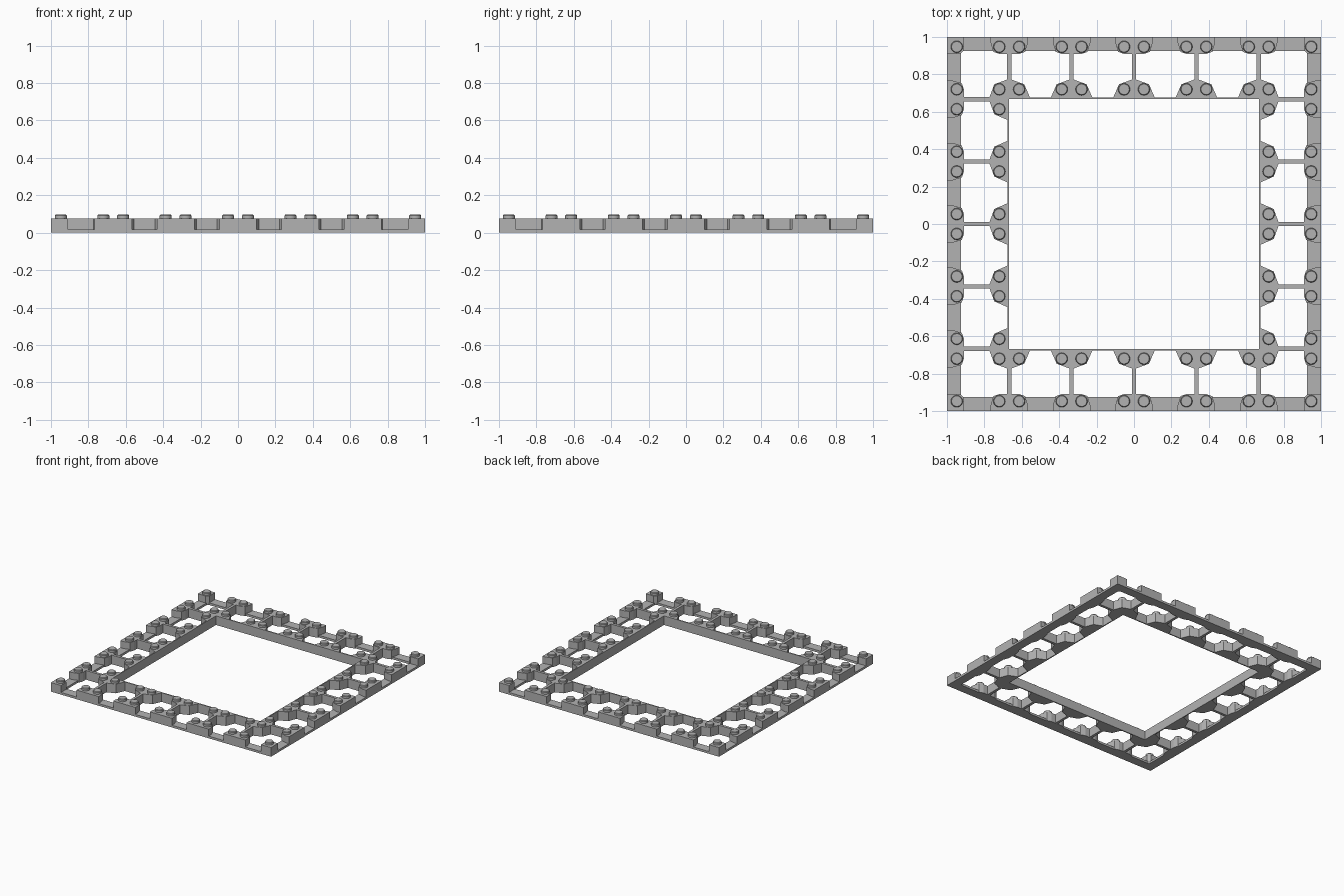
import bpy
from math import pi, radians
from mathutils import Matrix

cube = bpy.data.objects.get("Cube")
if cube:
    bpy.data.objects.remove(cube)

CELL = 1 / 3          # lattice pitch
INNER = 2 * CELL      # half width of the opening
TOP = 0.075           # top of pillars and walls
LEDGE = 0.018         # top of the outer rim
STUD_OFF = 0.053      # stud distance from the lattice lines

grey = bpy.data.materials.new("light_grey_plastic")
grey.use_nodes = True
grey.diffuse_color = (0.45, 0.45, 0.45, 1)
grey.node_tree.nodes["Principled BSDF"].inputs["Base Color"].default_value = (0.45, 0.45, 0.45, 1)


def make_mesh(name, verts, faces):
    mesh = bpy.data.meshes.new(name)
    mesh.from_pydata(verts, [], faces)
    mesh.materials.append(grey)
    return mesh


def prism(name, outline, z0, z1):
    """Extrude a counter-clockwise outline between two heights."""
    n = len(outline)
    verts = [(x, y, z) for z in (z0, z1) for x, y in outline]
    faces = [list(range(n))[::-1], list(range(n, 2 * n))]
    faces += [(i, (i + 1) % n, n + (i + 1) % n, n + i) for i in range(n)]
    return make_mesh(name, verts, faces)


def rect(x0, x1, y0, y1):
    return [(x0, y0), (x1, y0), (x1, y1), (x0, y1)]


def place(name, mesh, x, y, turn, z=0):
    """Put a part on the back side, then turn it to one of the four sides."""
    ob = bpy.data.objects.new(name, mesh)
    ob.matrix_world = Matrix.Rotation(turn, 4, "Z") @ Matrix.Translation((x, y, z))
    bpy.context.collection.objects.link(ob)
    return ob


def mirror_x(half):
    """Complete a right-hand half outline to a full one."""
    return half + [(-x, y) for x, y in reversed(half)]


# Square rim with a square opening
def square_ring(name, outer, inner, z0, z1):
    signs = [(-1, -1), (1, -1), (1, 1), (-1, 1)]
    verts = [(sx * r, sy * r, z) for z in (z0, z1) for r in (outer, inner) for sx, sy in signs]
    faces = []
    for i in range(4):
        j = (i + 1) % 4
        faces += [(i, j, 8 + j, 8 + i), (4 + j, 4 + i, 12 + i, 12 + j),
                  (8 + i, 8 + j, 12 + j, 12 + i), (j, i, 4 + i, 4 + j)]
    return make_mesh(name, verts, faces)


place("outer_rim", square_ring("outer_rim", 1, 0.925, 0, LEDGE), 0, 0, 0)
place("inner_wall", square_ring("inner_wall", INNER + 0.009, INNER, 0, TOP), 0, 0, 0)

# Pillar outlines around a lattice point
inner_half = [(0.115, 0), (0.08, 0.08), (0.012, 0.105)]
outer_half = [(0, -0.092), (0.05, -0.092), (0.085, -0.08), (0.1, -0.03), (0.1, 0)]
inner_pillar = prism("inner_pillar", mirror_x(inner_half), 0, TOP)
outer_pillar = prism("outer_pillar", mirror_x(outer_half[1:]), 0, TOP)
outer_corner = prism("outer_corner_pillar", [
    (0, 0), (-0.092, 0), (-0.092, -0.07), (-0.07, -0.092), (0, -0.092)], 0, TOP)
inner_corner = prism("inner_corner_pillar", [
    (0, 0), (0, -0.115), (0.08, -0.08), (0.105, -0.012), (0.105, 0.012),
    (0.08, 0.08), (0.012, 0.105), (-0.012, 0.105), (-0.08, 0.08), (-0.115, 0)], 0, TOP)
cross_wall = prism("cross_wall", rect(-0.011, 0.011, 0.1, CELL - 0.09), 0, TOP)

# Round stud with a softened top edge
profile = [(0.032, 0), (0.032, 0.016), (0.028, 0.021)]
SIDES = 20
stud_verts = [(Matrix.Rotation(2 * pi * i / SIDES, 3, "Z") @ Matrix.Identity(3).col[0]) * r
              + Matrix.Identity(3).col[2] * z for r, z in profile for i in range(SIDES)]
stud_faces = [(k * SIDES + i, k * SIDES + (i + 1) % SIDES,
               (k + 1) * SIDES + (i + 1) % SIDES, (k + 1) * SIDES + i)
              for k in range(2) for i in range(SIDES)]
stud_faces.append(list(range(2 * SIDES, 3 * SIDES)))
stud = make_mesh("stud", stud_verts, stud_faces)
stud.shade_smooth()
stud.set_sharp_from_angle(angle=radians(30))

# Repeat everything on the four sides
for side in range(4):
    turn = side * pi / 2
    for k in range(-2, 3):
        x = k * CELL
        place("outer_pillar", outer_pillar, x, 1, turn)
        place("cross_wall", cross_wall, x, INNER, turn)
        if abs(k) < 2:
            place("inner_pillar", inner_pillar, x, INNER, turn)
        for s in (-1, 1):
            sx = x + s * STUD_OFF
            place("outer_stud", stud, sx, 1 - STUD_OFF, turn, TOP)
            if sx < INNER:      # the far corner stud belongs to the next side
                place("inner_stud", stud, sx, INNER + STUD_OFF, turn, TOP)
    place("outer_corner_pillar", outer_corner, 1, 1, turn)
    place("inner_corner_pillar", inner_corner, INNER, INNER, turn)
    place("corner_stud", stud, 1 - STUD_OFF, 1 - STUD_OFF, turn, TOP)
